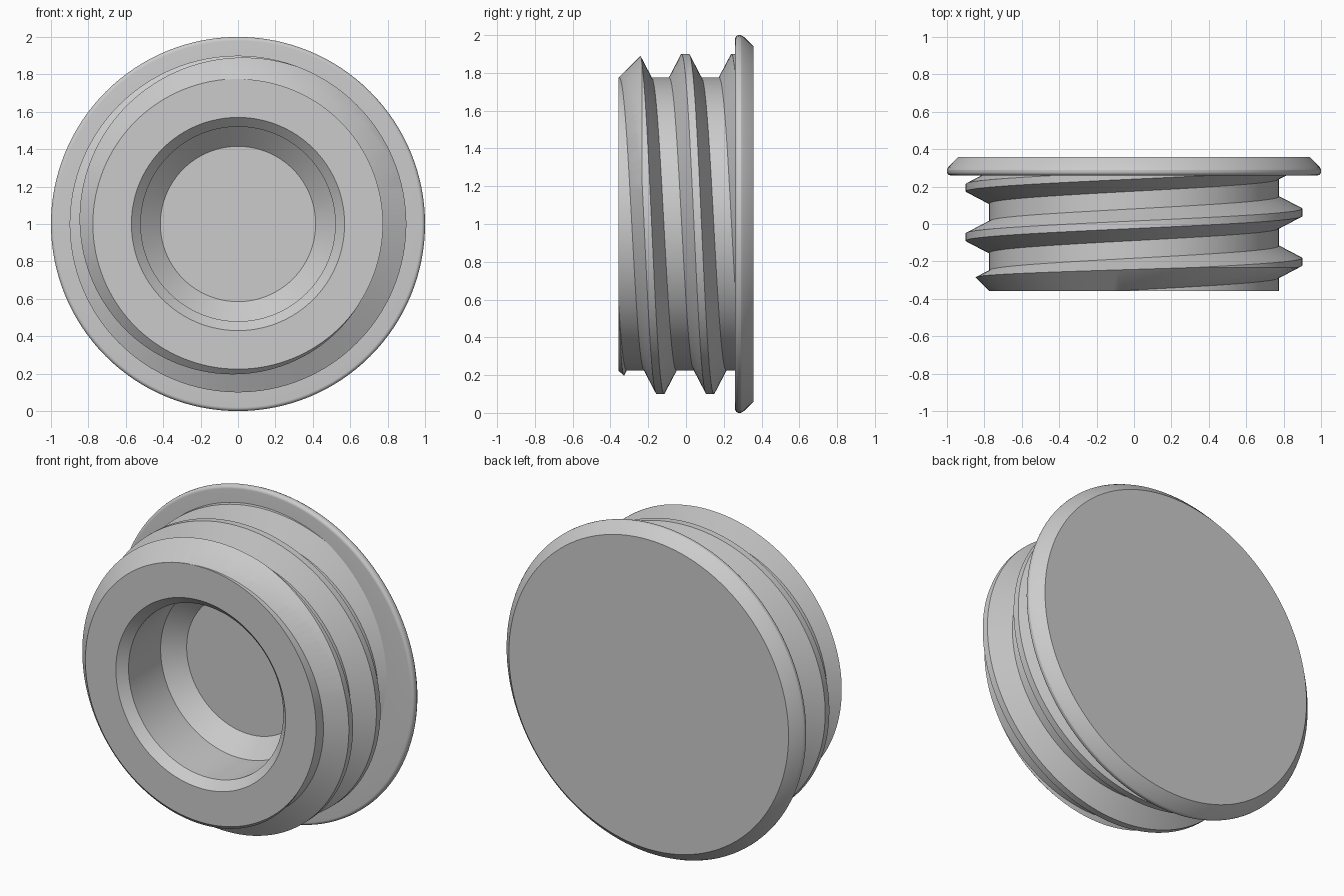
import bpy, bmesh
from math import sin, cos, pi, tau, radians

if "Cube" in bpy.data.objects:
    bpy.data.objects.remove(bpy.data.objects["Cube"], do_unlink=True)

SEGMENTS = 128
FRONT, BACK = -0.358, 0.358
ROOT, CREST = 0.775, 0.90
PITCH = 0.264

grey = bpy.data.materials.new("plain grey")
grey.use_nodes = True
colour = (0.6, 0.6, 0.6, 1)
grey.diffuse_color = colour
grey.node_tree.nodes["Principled BSDF"].inputs["Base Color"].default_value = colour


def place(r, y, angle):
    """Point at a radius about the plug's axis; angle runs from the top towards +x."""
    return (r * sin(angle), y, 1 + r * cos(angle))


def finish(bm, name):
    bmesh.ops.recalc_face_normals(bm, faces=bm.faces)
    mesh = bpy.data.meshes.new(name)
    bm.to_mesh(mesh)
    bm.free()
    mesh.materials.append(grey)
    obj = bpy.data.objects.new(name, mesh)
    bpy.context.collection.objects.link(obj)
    return obj


def bridge(bm, a, b, closed):
    n = len(a)
    for i in range(n if closed else n - 1):
        j = (i + 1) % n
        bm.faces.new((a[i], a[j], b[j], b[i]))


def lathe(name, profile):
    """Turn an open (radius, y) profile and close both ends with flat discs."""
    bm = bmesh.new()
    rings = [[bm.verts.new(place(r, y, tau * i / SEGMENTS)) for i in range(SEGMENTS)]
             for r, y in profile]
    for a, b in zip(rings, rings[1:]):
        bridge(bm, a, b, True)
    bm.faces.new(rings[0])
    bm.faces.new(rings[-1])
    return finish(bm, name)


def smooth(obj):
    bpy.ops.object.select_all(action='DESELECT')
    obj.select_set(True)
    bpy.context.view_layer.objects.active = obj
    bpy.ops.object.shade_smooth_by_angle(angle=radians(25))


# Hollow core and flange in one turned profile, from recess floor to back face
recess = [(0.415, 0.10), (0.52, 0.0), (0.52, FRONT + 0.05), (0.57, FRONT)]
barrel = [(ROOT, FRONT), (ROOT, 0.26)]
rim = [(0.98 + 0.02 * sin(a), 0.28 - 0.02 * cos(a))
       for a in (pi / 2 * i / 6 for i in range(7))]
plug = lathe("plug_body", recess + barrel + rim +
             [(1.0, 0.29), (0.993, 0.304), (0.94, BACK)])
smooth(plug)

# Helical ridge with a flat crest, swept past both ends of the barrel
section = [(0.75, -0.098), (CREST, -0.02), (CREST, 0.02), (0.75, 0.098)]
bm = bmesh.new()
rows = []
for step in range(-2 * SEGMENTS, int(1.7 * SEGMENTS)):
    turn = step / SEGMENTS
    rows.append([bm.verts.new(place(r, y - 0.004 + PITCH * turn, tau * turn))
                 for r, y in section])
for a, b in zip(rows, rows[1:]):
    bridge(bm, a, b, True)
bm.faces.new(rows[0])
bm.faces.new(rows[-1])
thread = finish(bm, "screw_thread")

# Trim the ridge to the chamfered front and the flange
envelope = lathe("thread_trimmer", [(ROOT + 0.001, FRONT + 0.001),
                                    (0.95, FRONT + 0.176), (0.95, 0.29)])
envelope.hide_render = True
trim = thread.modifiers.new("trim", 'BOOLEAN')
trim.operation = 'INTERSECT'
trim.solver = 'EXACT'
trim.object = envelope
bpy.ops.object.select_all(action='DESELECT')
thread.select_set(True)
bpy.context.view_layer.objects.active = thread
bpy.ops.object.modifier_apply(modifier="trim")
bpy.data.objects.remove(envelope, do_unlink=True)
smooth(thread)
